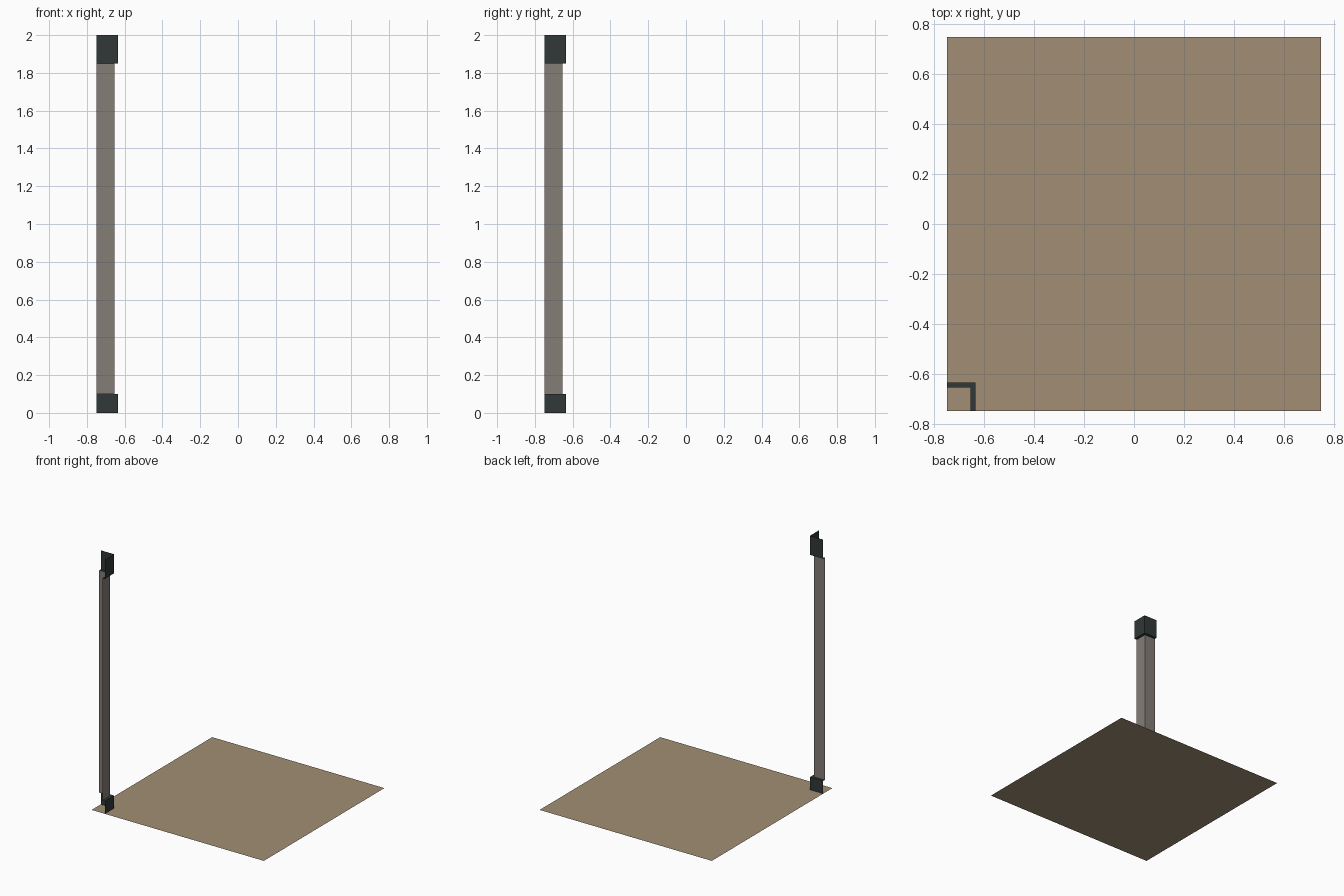
import bpy

if "Cube" in bpy.data.objects:
    bpy.data.objects.remove(bpy.data.objects["Cube"])

def material(name, rgb):
    m = bpy.data.materials.new(name)
    m.diffuse_color = (*rgb, 1)
    m.use_nodes = True
    m.node_tree.nodes["Principled BSDF"].inputs["Base Color"].default_value = m.diffuse_color
    return m

TAN = material("tan floor", (0.36, 0.275, 0.178))
GREY = material("warm grey", (0.235, 0.205, 0.187))
DARK = material("dark slate", (0.030, 0.040, 0.039))

EDGE, SHAFT, TRIM = -0.75, -0.655, -0.635

def add(name, verts, faces, mat):
    me = bpy.data.meshes.new(name)
    me.from_pydata(verts, [], faces)
    me.materials.append(mat)
    ob = bpy.data.objects.new(name, me)
    bpy.context.collection.objects.link(ob)
    return ob

def corner_sheet(name, profile, mat):
    """Sweep an (offset, z) profile round the quarter column, open at the tile edges."""
    verts, faces = [], []
    for d, z in profile:
        verts += [(d, EDGE, z), (d, d, z), (EDGE, d, z)]
    for i in range(len(profile) - 1):
        for k in range(2):
            a = 3 * i + k
            faces.append((a, a + 1, a + 4, a + 3))
    return add(name, verts, faces, mat)

# Floor tile
add("floor_tile", [(-.75, -.75, 0), (.75, -.75, 0), (.75, .75, 0), (-.75, .75, 0)],
    [(0, 1, 2, 3)], TAN)

# Quarter column: base with ledge, shaft, capital with ledge
corner_sheet("column_base", [(TRIM, 0), (TRIM, 0.1), (SHAFT, 0.1)], DARK)
corner_sheet("column_shaft", [(SHAFT, 0.1), (SHAFT, 1.85)], GREY)
corner_sheet("column_capital", [(SHAFT, 1.85), (TRIM, 1.85), (TRIM, 2.0)], DARK)
